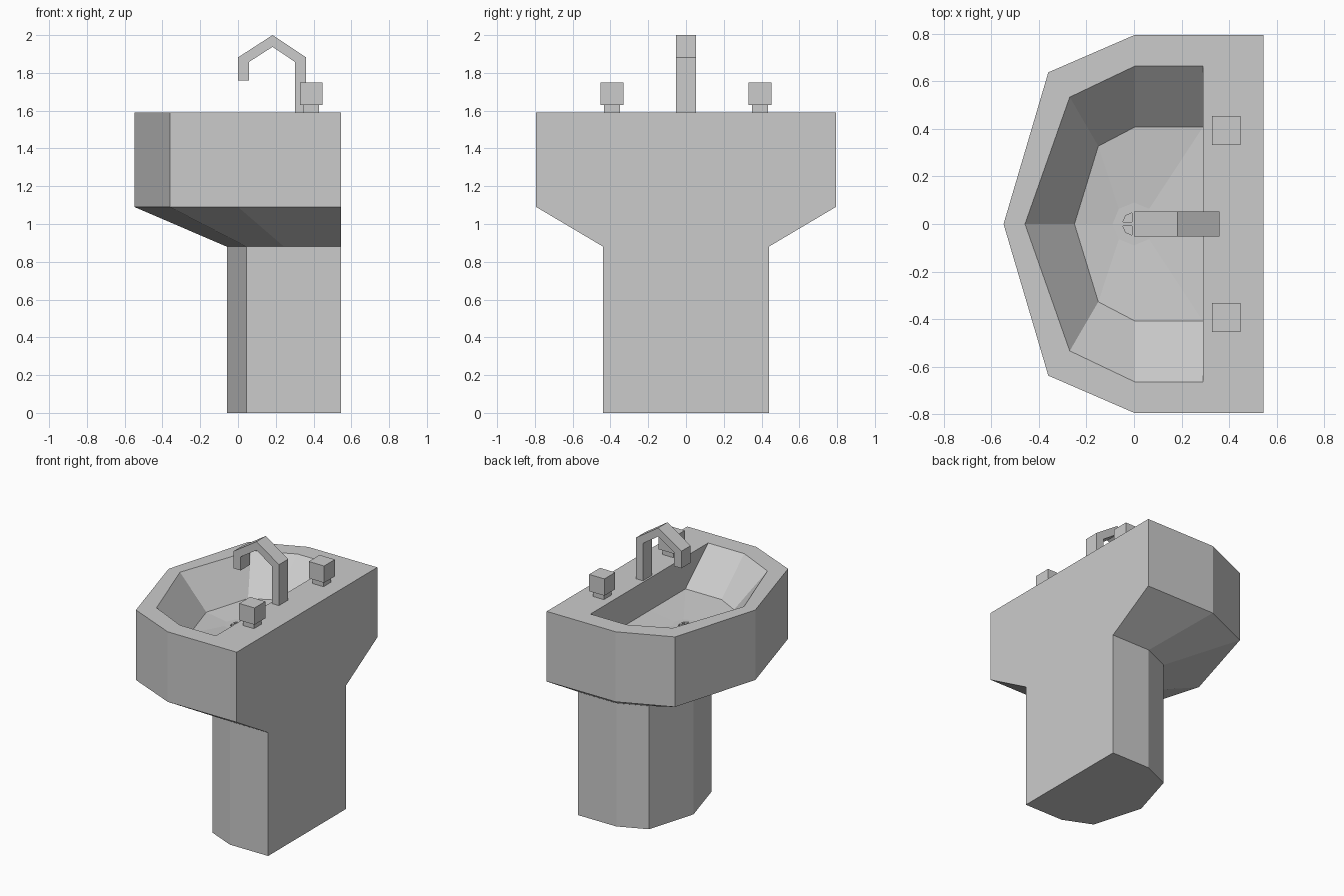
import bpy, bmesh, math

if "Cube" in bpy.data.objects:
    bpy.data.objects.remove(bpy.data.objects["Cube"])


def make_object(name, bm):
    bmesh.ops.recalc_face_normals(bm, faces=bm.faces)
    mesh = bpy.data.meshes.new(name)
    bm.to_mesh(mesh)
    bm.free()
    obj = bpy.data.objects.new(name, mesh)
    bpy.context.collection.objects.link(obj)
    return obj


def box(name, x0, x1, y0, y1, z0, z1):
    bm = bmesh.new()
    bmesh.ops.create_cube(bm, size=1)
    for v in bm.verts:
        v.co.x = (x0 + x1) / 2 + v.co.x * (x1 - x0)
        v.co.y = (y0 + y1) / 2 + v.co.y * (y1 - y0)
        v.co.z = (z0 + z1) / 2 + v.co.z * (z1 - z0)
    return make_object(name, bm)


def ring(half, z):
    """Mirror a half outline (first and last points on y = 0) to a full ring."""
    return [(x, y, z) for x, y in half] + [(x, -y, z) for x, y in half[-2:0:-1]]


def octagon(r, z):
    return [(r * math.cos(i * math.pi / 4), r * math.sin(i * math.pi / 4), z)
            for i in range(8)]


# Sink body: pedestal, flared underside, rim, bowl and drain in one loft
BACK = 0.545
outer = [(BACK, 0), (BACK, 0.793), (0, 0.793), (-0.36, 0.637), (-0.548, 0)]
foot = [(BACK + (x - BACK) * 0.553, y * 0.553) for x, y in outer]
bowl_top = [(0.29, 0), (0.29, 0.664), (0.005, 0.664), (-0.27, 0.533), (-0.458, 0)]
bowl_low = [(0.29, 0), (0.29, 0.408), (0.005, 0.408), (-0.15, 0.327), (-0.25, 0)]

rings = [ring(foot, 0), ring(foot, 0.88), ring(outer, 1.09), ring(outer, 1.59),
         ring(bowl_top, 1.59), ring(bowl_low, 1.36),
         octagon(0.09, 1.335), octagon(0.05, 1.335), octagon(0.05, 1.305)]
bm = bmesh.new()
loops = [[bm.verts.new(p) for p in r] for r in rings]
for a, b in zip(loops, loops[1:]):
    for i in range(8):
        j = (i + 1) % 8
        bm.faces.new((a[i], a[j], b[j], b[i]))
bm.faces.new(loops[0])
bm.faces.new(loops[-1])
make_object("sink_body", bm)

# Cross bars over the drain
box("drain_bar_x", -0.05, 0.05, -0.008, 0.008, 1.315, 1.335)
box("drain_bar_y", -0.008, 0.008, -0.05, 0.05, 1.315, 1.335)

# Faucet: bent profile, extruded across y
outside = [(0.36, 1.59), (0.36, 1.882), (0.183, 2.0), (0, 1.882), (0, 1.76)]
inside = [(0.303, 1.59), (0.303, 1.857), (0.183, 1.938), (0.057, 1.857), (0.057, 1.76)]
bm = bmesh.new()
sides = [[[bm.verts.new((x, y, z)) for x, z in path] for path in (outside, inside)]
         for y in (-0.052, 0.052)]
(o0, i0), (o1, i1) = sides
for k in range(4):
    for a, b in ((o0, i0), (i0, i1), (i1, o1), (o1, o0)):
        bm.faces.new((a[k], a[k + 1], b[k + 1], b[k]))
for k in (0, 4):
    bm.faces.new((o0[k], i0[k], i1[k], o1[k]))
make_object("faucet", bm)

# Tap handles on both sides
for side, s in (("left", -1), ("right", 1)):
    cy = s * 0.392
    box(side + "_tap_stem", 0.345, 0.43, cy - 0.042, cy + 0.042, 1.59, 1.63)
    box(side + "_tap_knob", 0.327, 0.448, cy - 0.061, cy + 0.061, 1.63, 1.75)
